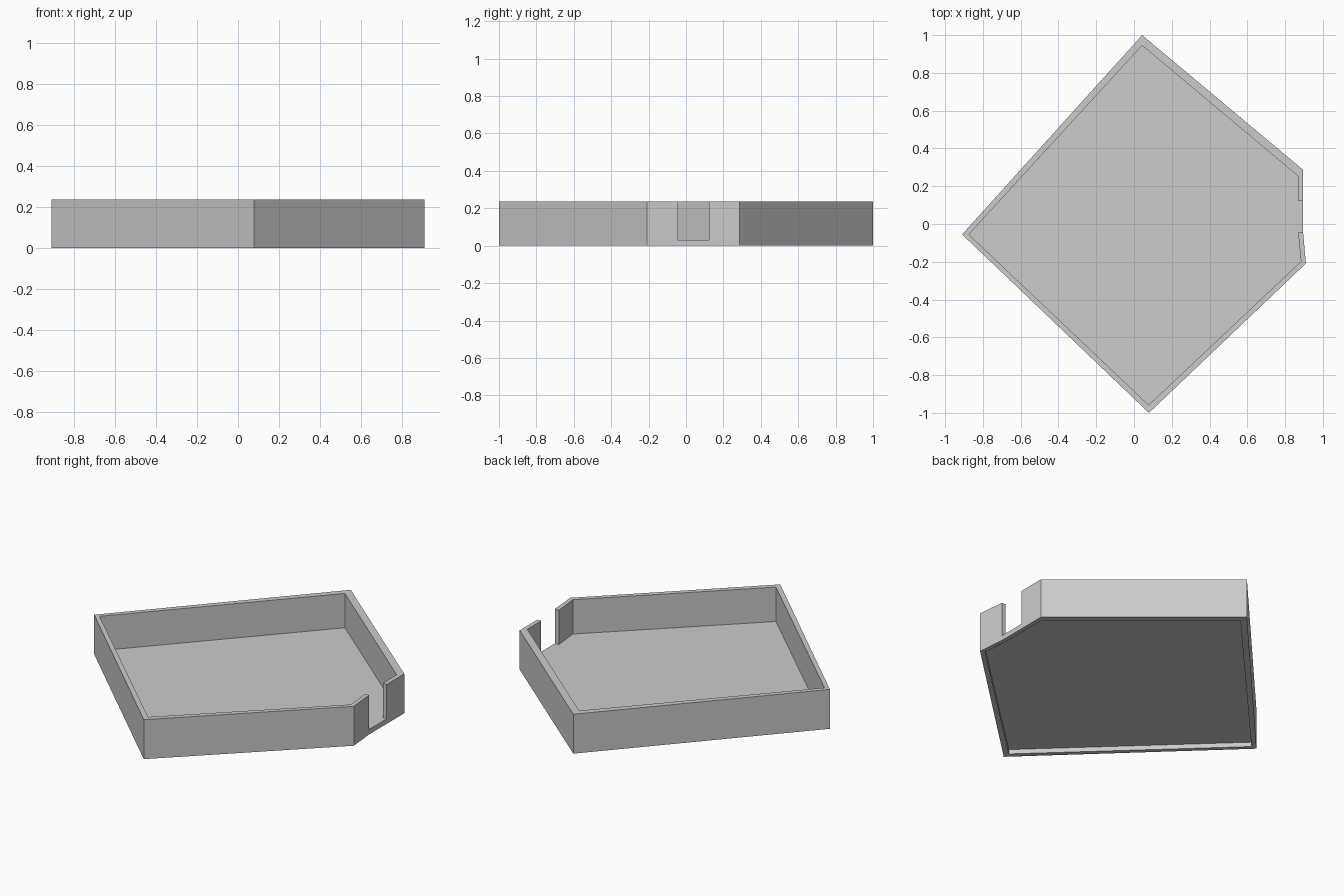
import bpy, bmesh

cube = bpy.data.objects.get("Cube")
if cube:
    bpy.data.objects.remove(cube, do_unlink=True)

HEIGHT, SILL, PLATE = 0.235, 0.03, 0.003

# Tray outline, outside and inside of the wall
outer = [(0.043, 1.0), (-0.91, -0.055), (0.079, -1.0),
         (0.91, -0.209), (0.895, -0.042), (0.895, 0.287)]
inner = [(0.043, 0.945), (-0.874, -0.055), (0.078, -0.958),
         (0.884, -0.198), (0.869, -0.045), (0.869, 0.253)]

grey = bpy.data.materials.new("plain grey")
grey.use_nodes = True
colour = (0.6, 0.6, 0.6, 1)
grey.diffuse_color = colour
grey.node_tree.nodes["Principled BSDF"].inputs["Base Color"].default_value = colour


def make_object(name, bm):
    bmesh.ops.recalc_face_normals(bm, faces=bm.faces)
    mesh = bpy.data.meshes.new(name)
    bm.to_mesh(mesh)
    bm.free()
    mesh.materials.append(grey)
    obj = bpy.data.objects.new(name, mesh)
    bpy.context.collection.objects.link(obj)
    return obj


def raise_faces(bm, faces, height):
    """Extrude flat faces straight up into a solid."""
    result = bmesh.ops.extrude_face_region(bm, geom=faces, use_keep_orig=True)
    verts = [v for v in result["geom"] if isinstance(v, bmesh.types.BMVert)]
    bmesh.ops.translate(bm, verts=verts, vec=(0, 0, height))


def prism(name, outline, bottom, top):
    bm = bmesh.new()
    face = bm.faces.new([bm.verts.new((x, y, bottom)) for x, y in outline])
    raise_faces(bm, [face], top - bottom)
    return make_object(name, bm)


# Surrounding wall: a flat ring raised to full height
bm = bmesh.new()
a = [bm.verts.new((x, y, 0)) for x, y in outer]
b = [bm.verts.new((x, y, 0)) for x, y in inner]
count = len(a)
ring = [bm.faces.new((a[i], a[(i + 1) % count], b[(i + 1) % count], b[i]))
        for i in range(count)]
raise_faces(bm, ring, HEIGHT)
wall = make_object("surrounding_wall", bm)

# Doorway notch cut down to the sill
cutter = prism("notch_cutter", [(0.8, -0.044), (1, -0.044), (1, 0.122), (0.8, 0.122)],
               SILL, 0.5)
cutter.hide_render = True
cut = wall.modifiers.new("doorway", "BOOLEAN")
cut.operation = "DIFFERENCE"
cut.solver = "EXACT"
cut.object = cutter
bpy.context.view_layer.objects.active = wall
bpy.ops.object.modifier_apply(modifier=cut.name)
bpy.data.objects.remove(cutter, do_unlink=True)

# Thin floor, level with the sill and recessed underneath
prism("floor", inner, SILL - PLATE, SILL)
